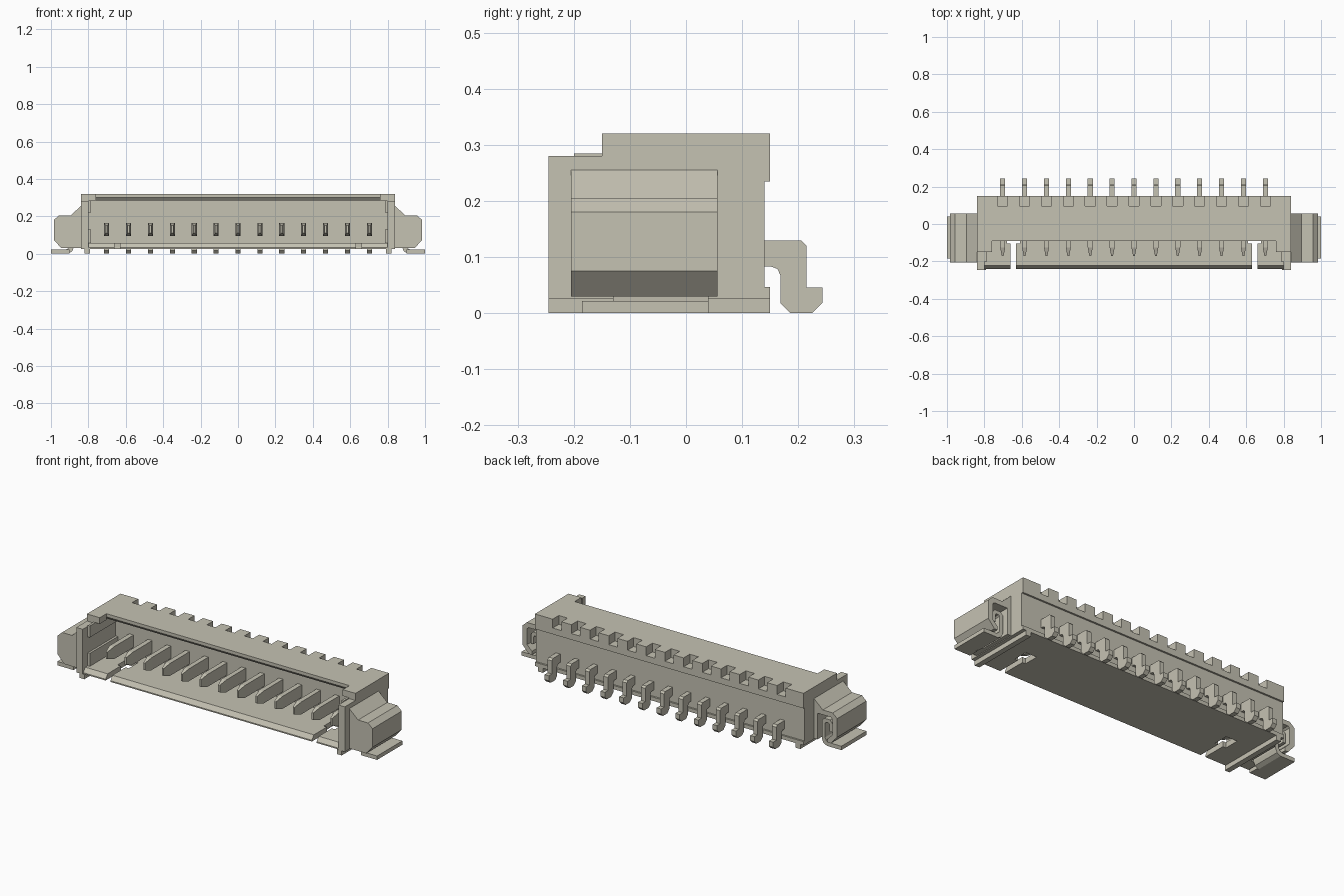
import bpy
import bmesh
from mathutils import Vector

cube = bpy.data.objects.get("Cube")
if cube:
    bpy.data.objects.remove(cube, do_unlink=True)

# One flat colour for everything
mat = bpy.data.materials.new("warm beige")
mat.use_nodes = True
COLOUR = (0.56, 0.54, 0.45, 1)
mat.diffuse_color = COLOUR
mat.node_tree.nodes["Principled BSDF"].inputs["Base Color"].default_value = COLOUR


def finish(bm, name):
    bmesh.ops.recalc_face_normals(bm, faces=bm.faces)
    mesh = bpy.data.meshes.new(name)
    bm.to_mesh(mesh)
    bm.free()
    mesh.materials.append(mat)
    obj = bpy.data.objects.new(name, mesh)
    bpy.context.collection.objects.link(obj)
    return obj


def prism(name, profile, axis, lo, hi):
    """Extrude a (y, z) profile along x, or an (x, z) profile along y."""
    bm = bmesh.new()
    place = (lambda a, b: (lo, a, b)) if axis == "x" else (lambda a, b: (a, lo, b))
    face = bm.faces.new([bm.verts.new(place(a, b)) for a, b in profile])
    out = bmesh.ops.extrude_face_region(bm, geom=[face])
    shift = Vector((hi - lo, 0, 0)) if axis == "x" else Vector((0, hi - lo, 0))
    verts = [v for v in out["geom"] if isinstance(v, bmesh.types.BMVert)]
    bmesh.ops.translate(bm, verts=verts, vec=shift)
    return finish(bm, name)


def box(name, x0, x1, y0, y1, z0, z1):
    return prism(name, [(y0, z0), (y1, z0), (y1, z1), (y0, z1)], "x", x0, x1)


def both_sides(name, maker, *args):
    """Make a part on the left (+x) and its mirror image on the right."""
    obj = maker("left_" + name, *args)
    bm = bmesh.new()
    bm.from_mesh(obj.data)
    for v in bm.verts:
        v.co.x = -v.co.x
    finish(bm, "right_" + name)


PITCH = 0.117
PINS = [(i - 6) * PITCH for i in range(13)]
FLOOR, DECK, TOP, BACK = 0.026, 0.057, 0.32, 0.15

# Back wall with a lip along its foot and head
prism("back_wall", [(0.05, FLOOR), (BACK, FLOOR), (BACK, 0.047), (0.14, 0.047),
                    (0.14, 0.235), (BACK, 0.235), (BACK, 0.27), (0.05, 0.27)],
      "x", -0.8, 0.8)

# Roof with a bevel under its front edge, and teeth between the notches
prism("roof", [(-0.09, 0.302), (-0.075, 0.285), (0.05, 0.285), (0.05, 0.27),
               (0.095, 0.27), (0.095, TOP), (-0.09, TOP)], "x", -0.8, 0.8)
edges = [-0.8] + [x + s for x in PINS for s in (-0.027, 0.027)] + [0.8]
for i in range(0, len(edges), 2):
    box("roof_tooth", edges[i], edges[i + 1], 0.095, BACK, 0.27, TOP)

# End walls, corner blocks, inner ribs and standing rails
WALL = [(-0.245, FLOOR), (BACK, FLOOR), (BACK, 0.047), (0.14, 0.047), (0.14, 0.235),
        (BACK, 0.235), (BACK, TOP), (-0.15, TOP), (-0.15, 0.28), (-0.245, 0.28)]
both_sides("end_wall", prism, WALL, "x", 0.8, 0.84)
both_sides("roof_corner", box, 0.76, 0.8, -0.15, -0.09, 0.285, TOP)
both_sides("upper_rib", box, 0.787, 0.8, -0.2, 0.05, 0.22, 0.285)
both_sides("lower_rib", box, 0.787, 0.8, -0.2, 0.05, DECK, 0.13)
both_sides("standing_rail", box, 0.79, 0.82, -0.245, BACK, 0, FLOOR)

# Floor with a bevelled lip, split by two slots that widen towards the back
LIP = [(-0.24, FLOOR), (-0.105, FLOOR), (-0.105, DECK), (-0.222, DECK), (-0.24, 0.033)]
prism("floor_lip", LIP, "x", -0.63, 0.63)
both_sides("outer_floor_lip", prism, LIP, "x", 0.66, 0.8)
box("floor_middle", -0.61, 0.61, -0.105, -0.02, FLOOR, DECK)
both_sides("outer_floor", box, 0.68, 0.8, -0.105, -0.02, FLOOR, DECK)
box("floor_back", -0.8, 0.8, -0.02, 0.05, FLOOR, DECK)

# Contacts: bent tail behind the wall and a tapered blade in front of it
TAIL = [(0.14, 0.13), (0.205, 0.13), (0.215, 0.12), (0.215, 0.046), (0.243, 0.046),
        (0.243, 0.018), (0.225, 0), (0.186, 0), (0.168, 0.018), (0.168, 0.068),
        (0.163, 0.079), (0.152, 0.083), (0.14, 0.083)]


def blade(name, x):
    bm = bmesh.new()
    rings = []
    for y, w, z0, z1 in ((0.05, 0.0135, 0.095, 0.165), (-0.125, 0.0135, 0.095, 0.165),
                         (-0.17, 0.005, 0.11, 0.15)):
        rings.append([bm.verts.new((x + sx * w, y, z)) for sx, z in
                      ((-1, z0), (1, z0), (1, z1), (-1, z1))])
    for a, b in zip(rings, rings[1:]):
        for i in range(4):
            j = (i + 1) % 4
            bm.faces.new((a[i], a[j], b[j], b[i]))
    bm.faces.new(rings[0])
    bm.faces.new(rings[-1])
    finish(bm, name)


for x in PINS:
    prism("contact_tail", TAIL, "x", x - 0.0135, x + 0.0135)
    blade("contact_blade", x)

# End housings: solid front part, hollow shell behind it
OUTER = [(0.84, 0.255), (0.895, 0.205), (0.957, 0.205), (0.985, 0.18),
         (0.985, 0.075), (0.945, 0.03), (0.84, 0.03)]
SHELL = OUTER[:6] + [(0.925, 0.03), (0.925, 0.05), (0.955, 0.08), (0.955, 0.17),
                     (0.945, 0.178), (0.862, 0.178), (0.862, 0.03), (0.84, 0.03)]
both_sides("housing_front", prism, OUTER, "y", -0.205, -0.13)
both_sides("housing_shell", prism, SHELL, "y", -0.13, 0.056)

# Solder tabs: flat foot that bends up into a hook inside the shell
HOOK = [(1.0, 0), (1.0, 0.022), (0.92, 0.022), (0.905, 0.03), (0.898, 0.045),
        (0.898, 0.125), (0.905, 0.132), (0.92, 0.132), (0.925, 0.125), (0.925, 0.085),
        (0.943, 0.085), (0.943, 0.135), (0.93, 0.152), (0.893, 0.152), (0.878, 0.137),
        (0.878, 0.035), (0.887, 0.012), (0.91, 0)]
both_sides("solder_tab", prism, HOOK, "y", -0.13, 0.04)
both_sides("tab_front", box, 0.9, 1.0, -0.185, -0.13, 0, 0.022)
